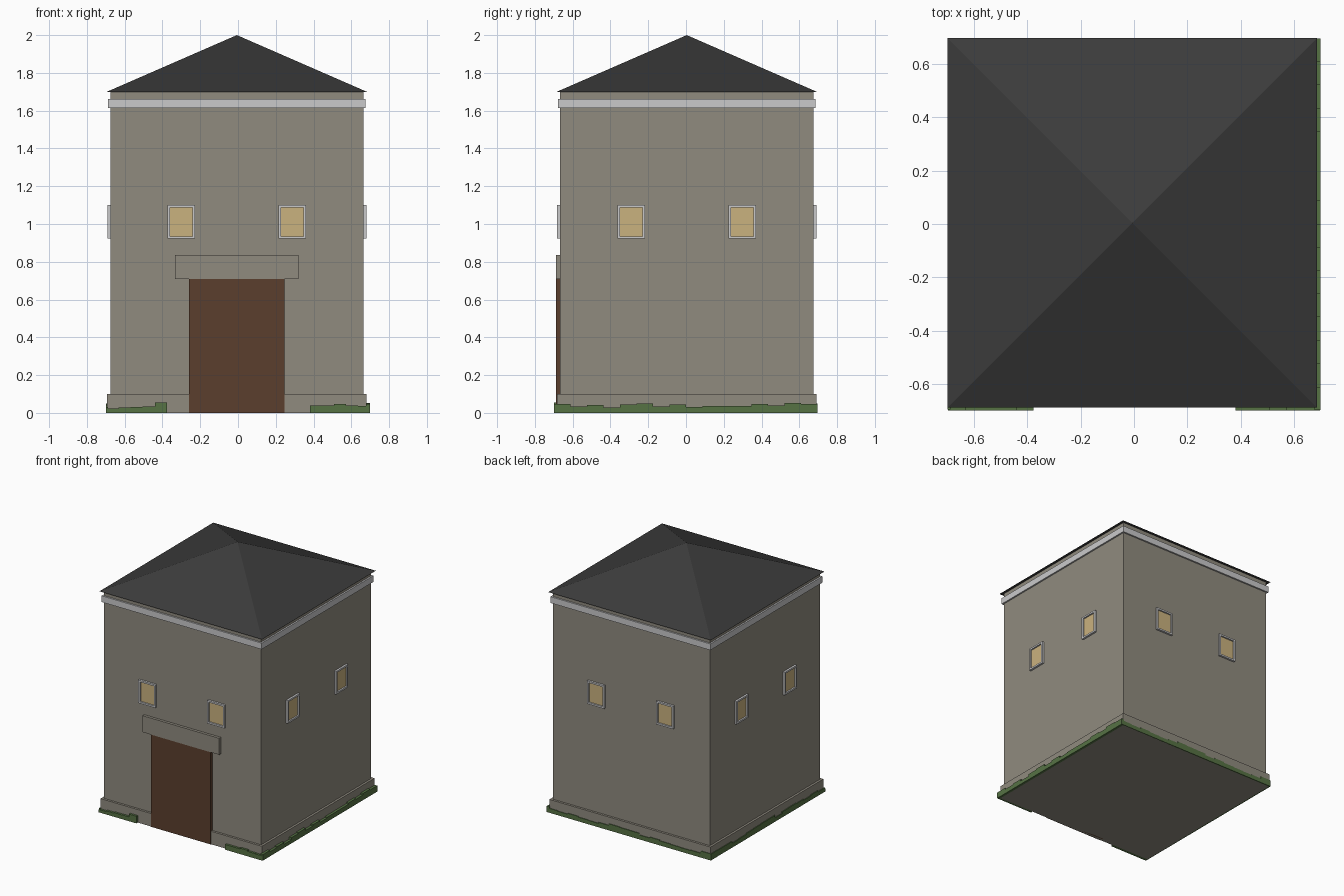
import bpy, bmesh, random
from mathutils import Matrix, Vector

if "Cube" in bpy.data.objects:
    bpy.data.objects.remove(bpy.data.objects["Cube"])

random.seed(4)
CENTRE = Vector((-0.006, 0.004, 0.0))   # tower axis
WALL, PLINTH, TRIM, ROOF = 0.67, 0.687, 0.682, 0.693   # half widths


def material(name, r, g, b):
    """Flat colour given as 0-255 sRGB."""
    m = bpy.data.materials.new(name)
    lin = [((c / 255 + 0.055) / 1.055) ** 2.4 for c in (r, g, b)]
    m.diffuse_color = (*lin, 1)
    m.use_nodes = True
    m.node_tree.nodes["Principled BSDF"].inputs["Base Color"].default_value = m.diffuse_color
    return m


stone = material("grey stone", 144, 139, 127)
trim = material("pale trim", 202, 202, 203)
slate = material("dark slate", 59, 59, 59)
wood = material("brown wood", 91, 63, 45)
glow = material("warm glass", 202, 178, 127)
grass = material("grass green", 86, 114, 68)


def add_box(bm, x, y, z):
    """Box from (min, max) pairs."""
    size = Matrix.Diagonal((x[1] - x[0], y[1] - y[0], z[1] - z[0], 1))
    mid = Matrix.Translation((sum(x) / 2, sum(y) / 2, sum(z) / 2))
    bmesh.ops.create_cube(bm, size=1, matrix=mid @ size)


def finish(bm, name, mat, side=0):
    """Turn a part modelled on the front to the given side (0 front, 1 right, 2 back, 3 left)."""
    turn = Matrix.Rotation(side * 1.5707963268, 4, 'Z')
    bmesh.ops.transform(bm, matrix=Matrix.Translation(CENTRE) @ turn, verts=bm.verts)
    bmesh.ops.recalc_face_normals(bm, faces=bm.faces)
    mesh = bpy.data.meshes.new(name)
    bm.to_mesh(mesh)
    bm.free()
    mesh.materials.append(mat)
    obj = bpy.data.objects.new(name, mesh)
    bpy.context.collection.objects.link(obj)
    return obj


def box(name, mat, x, y, z, side=0):
    bm = bmesh.new()
    add_box(bm, x, y, z)
    return finish(bm, name, mat, side)


def square(name, mat, half, z):
    return box(name, mat, (-half, half), (-half, half), z)


# Tower body, plinth and cornice band
square("tower_walls", stone, WALL, (0.0, 1.70))
square("plinth", stone, PLINTH, (0.0, 0.10))
square("cornice_band", trim, TRIM, (1.614, 1.662))

# Pyramid roof
bm = bmesh.new()
base = [bm.verts.new((sx * ROOF, sy * ROOF, 1.698)) for sx, sy in ((-1, -1), (1, -1), (1, 1), (-1, 1))]
apex = bm.verts.new((0, 0, 2.0))
bm.faces.new(base)
for i in range(4):
    bm.faces.new((base[i], base[(i + 1) % 4], apex))
finish(bm, "roof", slate)

# Door and lintel
box("door", wood, (-0.253, 0.253), (-0.691, -0.66), (0.0, 0.71))
box("lintel", stone, (-0.327, 0.327), (-0.691, -0.66), (0.71, 0.837))


# Windows: raised frame round a thin pane
def window(u, side):
    bm = bmesh.new()
    depth = (-WALL - 0.016, -WALL + 0.005)
    w, t, z0, z1 = 0.073, 0.013, 0.922, 1.10
    add_box(bm, (u - w, u + w), depth, (z0, z0 + t))
    add_box(bm, (u - w, u + w), depth, (z1 - t, z1))
    for a in (u - w, u + w - t):
        add_box(bm, (a, a + t), depth, (z0 + t, z1 - t))
    finish(bm, "window_frame", trim, side)
    box("window_pane", glow, (u - w + t, u + w - t), (-WALL - 0.004, -WALL + 0.004),
        (z0 + t, z1 - t), side)


for side in range(4):
    for u in (-0.294, 0.294):
        window(u, side)


# Grass: thin strips with a stepped top edge
def grass_strip(u0, u1, side, out, heights=None):
    n = len(heights) if heights else round((u1 - u0) / 0.085)
    heights = heights or [random.uniform(0.028, 0.052) for _ in range(n)]
    step = (u1 - u0) / n
    outline = [(u0, 0.0)]
    for i, h in enumerate(heights):
        outline += [(u0 + i * step, h), (u0 + (i + 1) * step, h)]
    outline.append((u1, 0.0))
    bm = bmesh.new()
    face = bm.faces.new([bm.verts.new((u, -out, z)) for u, z in outline])
    ext = bmesh.ops.extrude_face_region(bm, geom=[face])
    verts = [v for v in ext["geom"] if isinstance(v, bmesh.types.BMVert)]
    bmesh.ops.translate(bm, vec=(0, out - PLINTH + 0.004, 0), verts=verts)
    finish(bm, "grass_strip", grass, side)


grass_strip(-0.692, -0.37, 0, 0.704, [0.022, 0.028, 0.032, 0.033, 0.055])
grass_strip(0.387, 0.704, 0, 0.704, [0.040, 0.040, 0.046, 0.038, 0.036])
grass_strip(-0.702, 0.692, 1, 0.706,
            [0.046, 0.035, 0.042, 0.028, 0.044, 0.050, 0.034, 0.044, 0.030,
             0.036, 0.036, 0.036, 0.046, 0.040, 0.052, 0.046])
grass_strip(-0.70, 0.692, 2, 0.692)
grass_strip(-0.692, 0.70, 3, 0.693)
